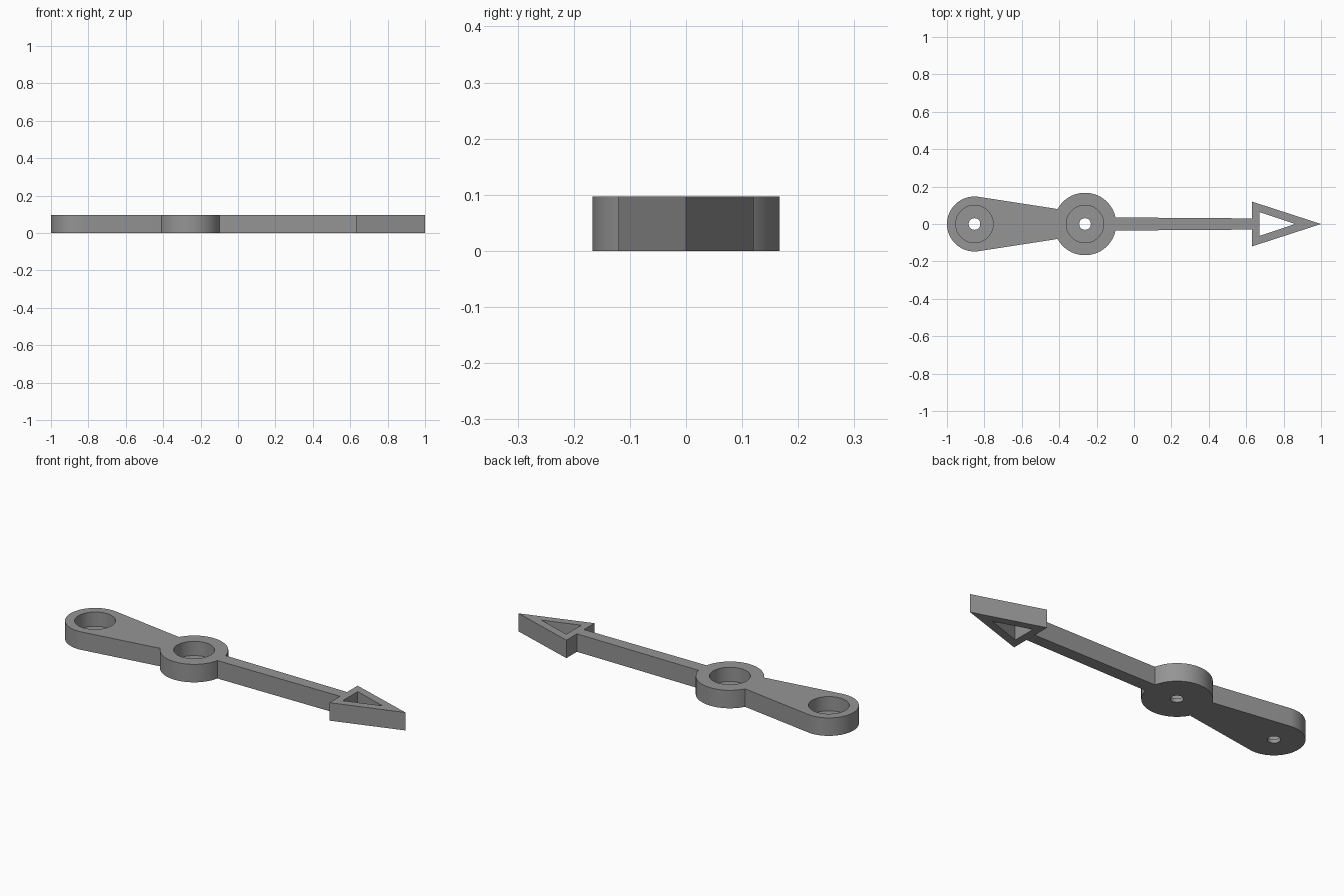
import bpy
import bmesh
from math import asin, acos, cos, sin, pi, radians

cube = bpy.data.objects.get("Cube")
if cube:
    bpy.data.objects.remove(cube, do_unlink=True)

HEIGHT, FLOOR = 0.097, 0.02
END_X, END_R = -0.853, 0.147
HUB_X, HUB_R = -0.262, 0.167
BORE_R, HOLE_R = 0.1, 0.031

grey = bpy.data.materials.new("mid grey")
grey.use_nodes = True
colour = (0.3, 0.3, 0.3, 1)
grey.diffuse_color = colour
grey.node_tree.nodes["Principled BSDF"].inputs["Base Color"].default_value = colour


def arc(cx, r, start, end, steps):
    return [(cx + r * cos(start + (end - start) * i / steps),
             r * sin(start + (end - start) * i / steps)) for i in range(steps + 1)]


def circle(cx, r):
    return arc(cx, r, 0, 2 * pi, 64)[:-1]


def ring(bm, points, z):
    verts = [bm.verts.new((x, y, z)) for x, y in points]
    return verts, [bm.edges.new((a, b)) for a, b in zip(verts, verts[1:] + verts[:1])]


def wall(bm, low, high):
    a, b = low[0], high[0]
    for i in range(len(a)):
        bm.faces.new((a[i - 1], a[i], b[i], b[i - 1]))


def cap(bm, *rings):
    edges = [e for r in rings for e in r[1]]
    bmesh.ops.triangle_fill(bm, edges=edges, use_beauty=True)


# Upper half of the outline: round end, tapered link, hub, arm, arrowhead
tangent = pi / 2 - asin(0.15)
link_join = pi - asin(0.08 / HUB_R)
arm_join = asin(0.035 / HUB_R)
half = arc(END_X, END_R, pi, tangent, 32)
half += arc(HUB_X, HUB_R, link_join, arm_join, 40)
half += [(0.63, 0.03), (0.63, 0.12), (1.0, 0.0)]
half[0] = (-1.0, 0.0)
outline = half + [(x, -y) for x, y in half[-2:0:-1]]

# Triangular window in the arrowhead
window = [(0.67, 0.064), (0.67, -0.064), (0.863, 0.0)]

# One solid lever with two counterbored pivots
bm = bmesh.new()
top, bottom = [], []
for points in (outline, window):
    low, high = ring(bm, points, 0), ring(bm, points, HEIGHT)
    wall(bm, low, high)
    bottom.append(low)
    top.append(high)
for x in (END_X, HUB_X):
    bore_top = ring(bm, circle(x, BORE_R), HEIGHT)
    bore_floor = ring(bm, circle(x, BORE_R), FLOOR)
    hole_top = ring(bm, circle(x, HOLE_R), FLOOR)
    hole_low = ring(bm, circle(x, HOLE_R), 0)
    wall(bm, bore_floor, bore_top)
    wall(bm, hole_low, hole_top)
    cap(bm, bore_floor, hole_top)
    top.append(bore_top)
    bottom.append(hole_low)
cap(bm, *top)
cap(bm, *bottom)
bmesh.ops.recalc_face_normals(bm, faces=bm.faces)

mesh = bpy.data.meshes.new("pointer_lever")
bm.to_mesh(mesh)
bm.free()
mesh.materials.append(grey)
lever = bpy.data.objects.new("pointer_lever", mesh)
bpy.context.collection.objects.link(lever)

# Smooth round walls, crisp rims
bpy.ops.object.select_all(action="DESELECT")
lever.select_set(True)
bpy.context.view_layer.objects.active = lever
bpy.ops.object.shade_smooth_by_angle(angle=radians(30))
